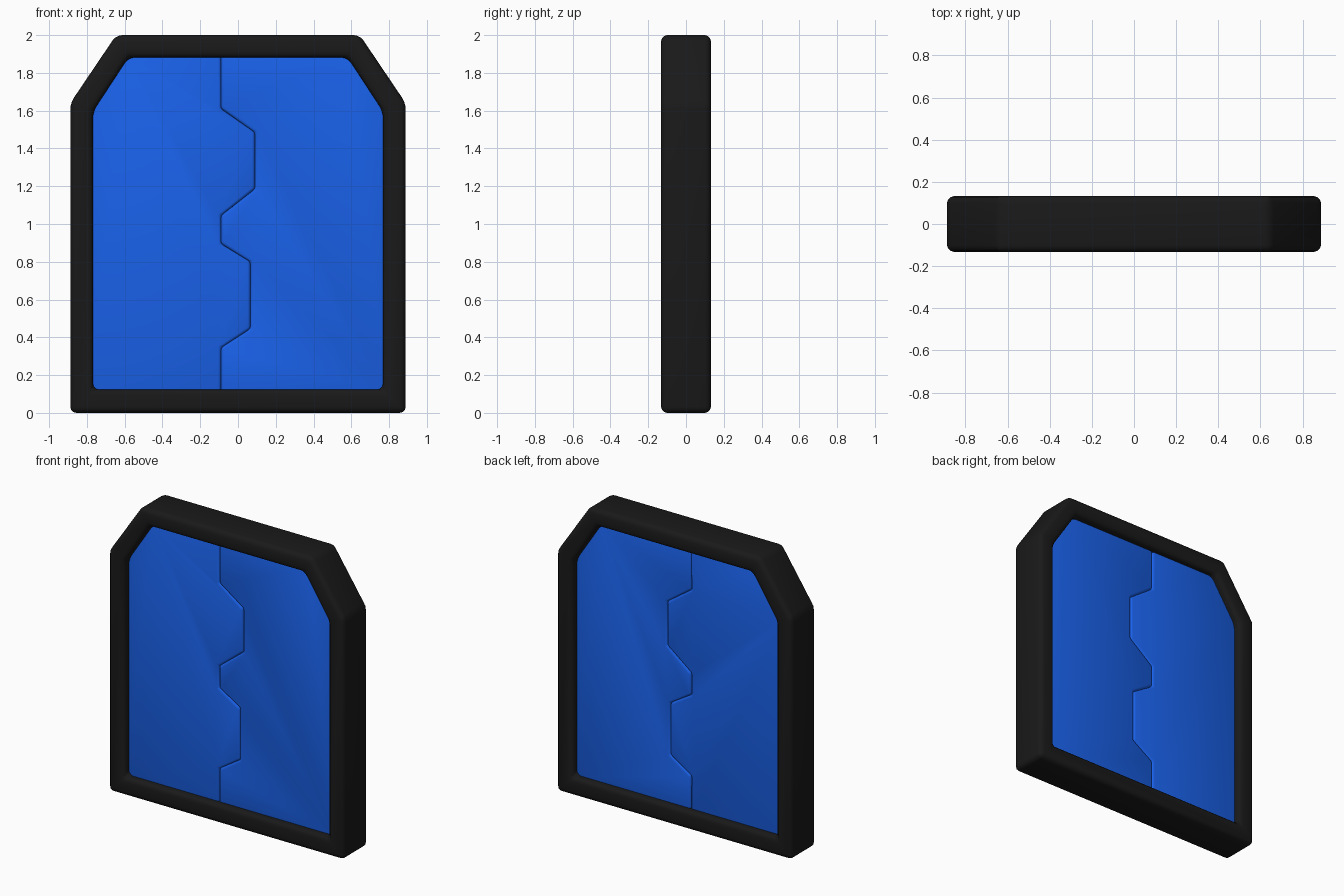
import bpy, bmesh, math

if "Cube" in bpy.data.objects:
    bpy.data.objects.remove(bpy.data.objects["Cube"])

HALF_DEPTH = 0.132     # frame
DOOR_DEPTH = 0.078     # recessed leaves


def material(name, color):
    m = bpy.data.materials.new(name)
    m.diffuse_color = color
    m.use_nodes = True
    m.node_tree.nodes["Principled BSDF"].inputs["Base Color"].default_value = m.diffuse_color
    return m


def finish(name, bm, mat, width, segments):
    bmesh.ops.recalc_face_normals(bm, faces=bm.faces[:])
    mesh = bpy.data.meshes.new(name)
    bm.to_mesh(mesh)
    bm.free()
    ob = bpy.data.objects.new(name, mesh)
    bpy.context.collection.objects.link(ob)
    mesh.materials.append(mat)
    bev = ob.modifiers.new("rounded_edges", 'BEVEL')
    bev.width, bev.segments = width, segments
    bev.limit_method, bev.angle_limit = 'ANGLE', math.radians(25)
    bpy.ops.object.select_all(action='DESELECT')
    ob.select_set(True)
    bpy.context.view_layer.objects.active = ob
    bpy.ops.object.modifier_apply(modifier=bev.name)
    bpy.ops.object.shade_smooth_by_angle(angle=math.radians(35))
    return ob


def mirrored(half):
    return half + [(-x, z) for x, z in reversed(half)]


black = material("black", (0.01, 0.01, 0.01, 1))
blue = material("blue", (0.01, 0.12, 0.82, 1))

# Frame: ring between outer and inner outlines, chamfered at the top corners
outer = mirrored([(0.888, 0.0), (0.888, 1.64), (0.645, 2.0)])
inner = mirrored([(0.768, 0.123), (0.768, 1.595), (0.58, 1.882)])
bm = bmesh.new()
loops = [[bm.verts.new((x, y, z)) for x, z in outline]
         for outline, y in ((outer, -HALF_DEPTH), (outer, HALF_DEPTH),
                            (inner, HALF_DEPTH), (inner, -HALF_DEPTH))]
n = len(outer)
for k in range(4):
    a, b = loops[k], loops[(k + 1) % 4]
    for i in range(n):
        j = (i + 1) % n
        bm.faces.new((a[i], a[j], b[j], b[i]))
finish("door_frame", bm, black, 0.032, 3)

# Door leaves: share an interlocking zigzag seam, edges tucked into the frame
seam = [(-0.09, 1.91), (-0.09, 1.61), (0.09, 1.485), (0.09, 1.185),
        (-0.09, 1.045), (-0.09, 0.895), (0.066, 0.80), (0.066, 0.445),
        (-0.09, 0.345), (-0.09, 0.09)]
for name, s in (("left_door", -1), ("right_door", 1)):
    outline = seam + [(s * 0.80, 0.09), (s * 0.80, 1.61), (s * 0.60, 1.91)]
    bm = bmesh.new()
    face = bm.faces.new([bm.verts.new((x, -DOOR_DEPTH, z)) for x, z in outline])
    ext = bmesh.ops.extrude_face_region(bm, geom=[face], use_keep_orig=True)
    new = [v for v in ext["geom"] if isinstance(v, bmesh.types.BMVert)]
    bmesh.ops.translate(bm, verts=new, vec=(0, 2 * DOOR_DEPTH, 0))
    finish(name, bm, blue, 0.016, 3)
